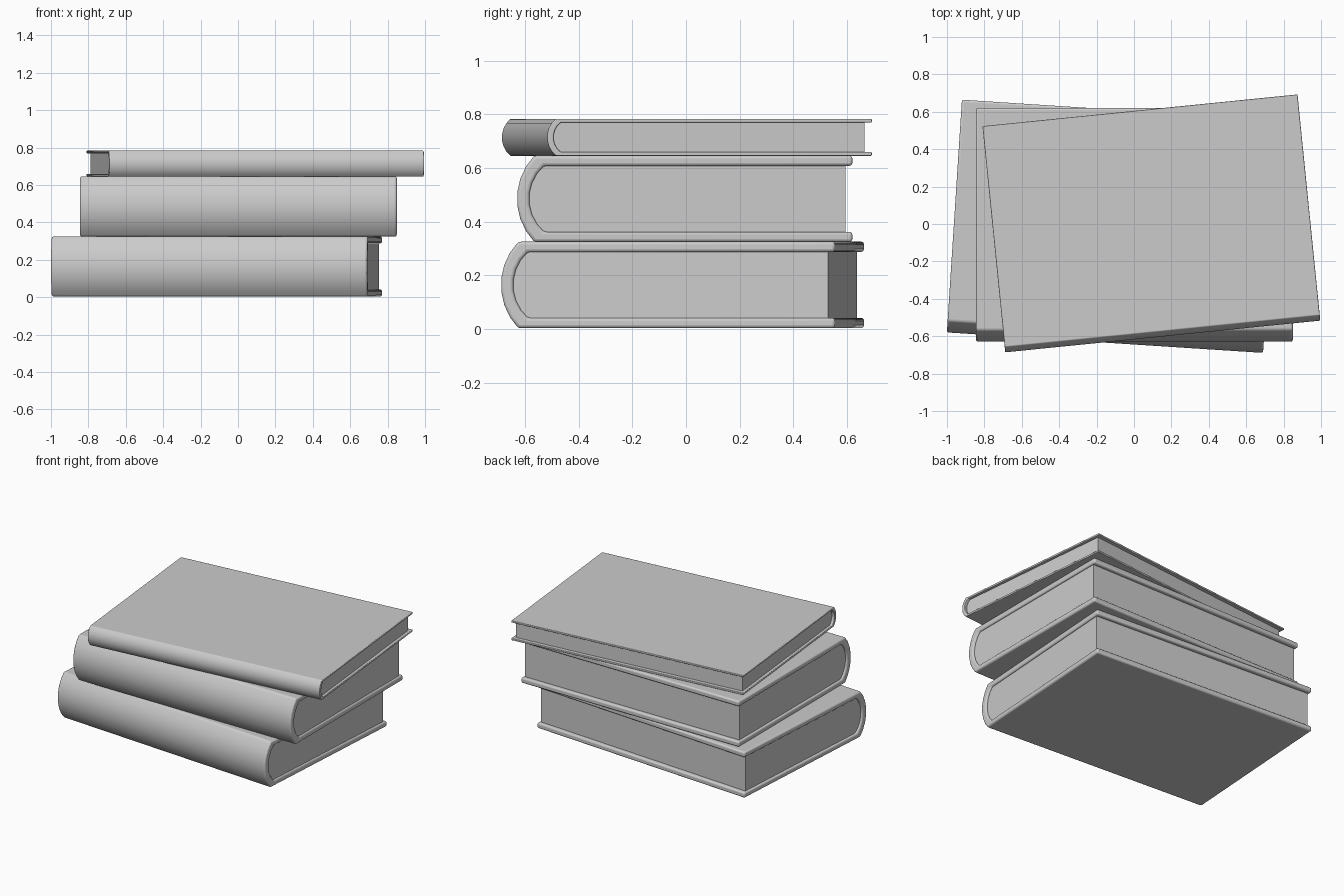
import bpy, bmesh, math

if "Cube" in bpy.data.objects:
    bpy.data.objects.remove(bpy.data.objects["Cube"])

SPINE_SEGS = 7


def arc(y_end, half, bulge, mid):
    """Bowed spine line from top to bottom, bulging towards -y."""
    r = (half * half + bulge * bulge) / (2 * bulge)
    a = math.asin(half / r)
    pts = []
    for i in range(SPINE_SEGS + 1):
        t = a - 2 * a * i / SPINE_SEGS
        pts.append((y_end + r - bulge - r * math.cos(t) + bulge - bulge, mid + r * math.sin(t)))
    shift = y_end - pts[0][0]
    return [(y + shift, z) for y, z in pts]


def extrude_profile(name, pts, length, loc, angle, bevel=0.0):
    """Extrude a (y, z) outline along x, then soften its edges."""
    bm = bmesh.new()
    face = bm.faces.new([bm.verts.new((-length / 2, y, z)) for y, z in pts])
    ext = bmesh.ops.extrude_face_region(bm, geom=[face])
    verts = [g for g in ext["geom"] if isinstance(g, bmesh.types.BMVert)]
    bmesh.ops.translate(bm, verts=verts, vec=(length, 0, 0))
    bmesh.ops.recalc_face_normals(bm, faces=bm.faces)
    me = bpy.data.meshes.new(name)
    bm.to_mesh(me)
    bm.free()
    ob = bpy.data.objects.new(name, me)
    bpy.context.collection.objects.link(ob)
    ob.location = loc
    ob.rotation_euler.z = math.radians(angle)
    bpy.ops.object.select_all(action='DESELECT')
    ob.select_set(True)
    bpy.context.view_layer.objects.active = ob
    bpy.ops.object.shade_smooth_by_angle(angle=math.radians(32))
    if bevel:
        mod = ob.modifiers.new("soft_edges", 'BEVEL')
        mod.width = bevel
        mod.segments = 3
        mod.limit_method = 'ANGLE'
        mod.angle_limit = math.radians(35)
    return ob


def book(name, loc, angle, length, depth, height, board, spine, bulge, bevel, inset):
    back, mid = depth / 2, height / 2
    joint = -depth / 2 + bulge
    # Hard cover: two boards joined by the bowed spine
    outer = arc(joint, mid, bulge, mid)
    inner = arc(joint + spine * 0.85, mid - board, bulge * 0.85, mid)
    cover = ([(back, height)] + outer + [(back, 0), (back, board)]
             + inner[::-1] + [(back, height - board)])
    extrude_profile(name + "_cover", cover, length, loc, angle, bevel)
    # Page block, set in from the cover edges
    fit = 0.002
    bow = arc(joint + spine * 0.85 - fit, mid - board + fit, bulge * 0.85, mid)
    edge = back - 0.026
    pages = [(edge, height - board + fit)] + bow + [(edge, board - fit)]
    extrude_profile(name + "_pages", pages, length - 2 * inset, loc, angle)


# Stack of three books, bottom to top
book("bottom_book", (-0.115, -0.013, 0.003), -3.7, 1.694, 1.248, 0.322,
     0.038, 0.042, 0.065, 0.011, 0.014)
book("middle_book", (0.002, -0.005, 0.324), 0, 1.694, 1.25, 0.322,
     0.038, 0.042, 0.065, 0.011, 0.014)
book("top_book", (0.093, 0.003, 0.645), 5.75, 1.693, 1.216, 0.138,
     0.014, 0.022, 0.032, 0.004, 0.02)
